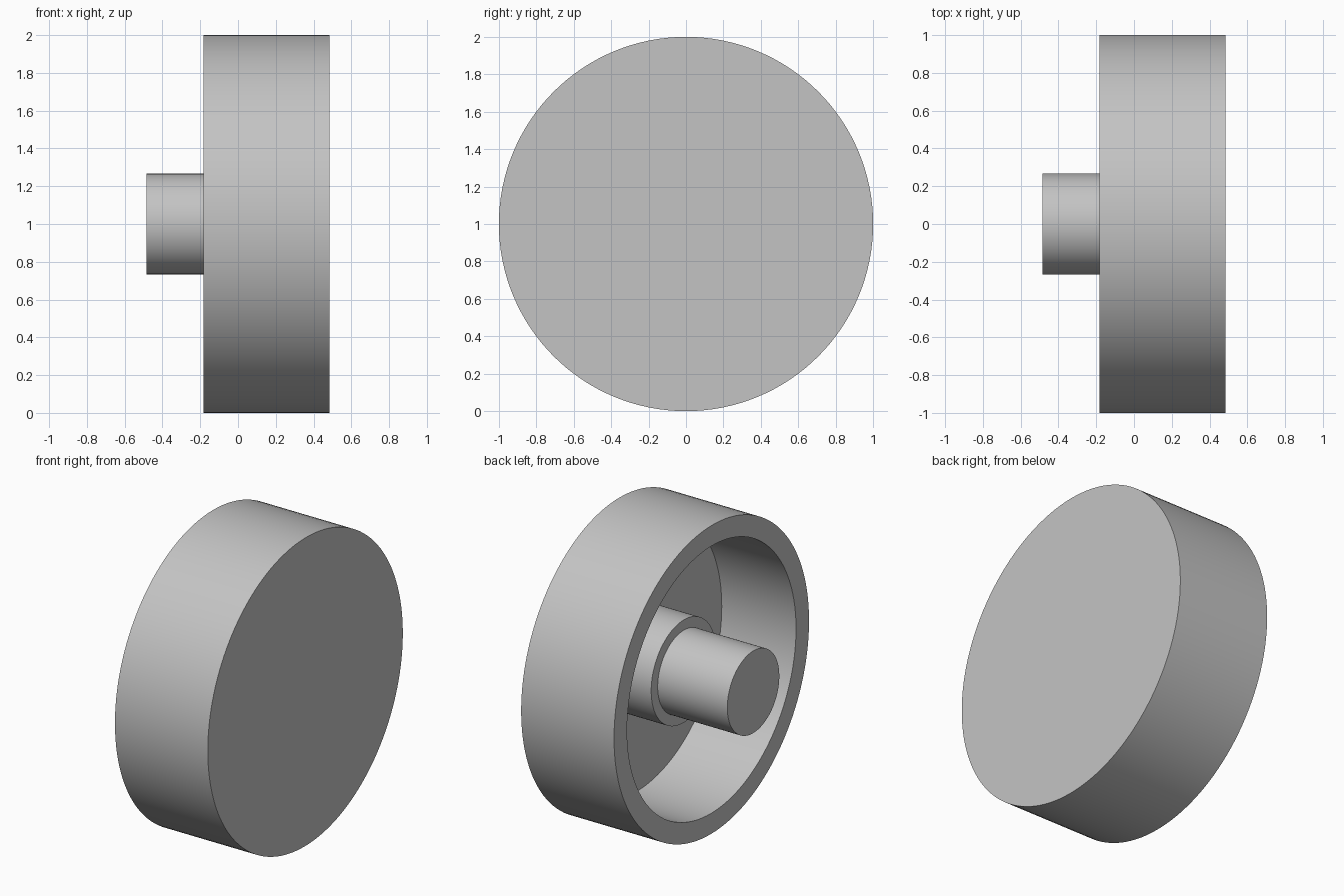
import bpy
import bmesh
from math import cos, sin, tau, radians

cube = bpy.data.objects.get("Cube")
if cube:
    bpy.data.objects.remove(cube, do_unlink=True)

SEGMENTS = 128
UNIT = 1 / 15           # all dimensions are whole or half multiples of this
RIGHT = 7.25 * UNIT     # x of the closed outer face

# Plain grey
grey = bpy.data.materials.new("grey")
grey.use_nodes = True
colour = (0.55, 0.55, 0.55, 1)
grey.diffuse_color = colour
grey.node_tree.nodes["Principled BSDF"].inputs["Base Color"].default_value = colour


def turned_part(name, profile):
    """Revolve (depth from the closed face, radius) steps round x, with flat end caps."""
    bm = bmesh.new()
    rings = []
    for depth, radius in profile:
        x, r = RIGHT - depth * UNIT, radius * UNIT
        rings.append([bm.verts.new((x, r * cos(tau * i / SEGMENTS),
                                    1 + r * sin(tau * i / SEGMENTS)))
                      for i in range(SEGMENTS)])
    for a, b in zip(rings, rings[1:]):
        for i in range(SEGMENTS):
            j = (i + 1) % SEGMENTS
            bm.faces.new((a[i], a[j], b[j], b[i]))
    bm.faces.new(rings[0])
    bm.faces.new(rings[-1])
    bmesh.ops.recalc_face_normals(bm, faces=bm.faces)

    mesh = bpy.data.meshes.new(name)
    bm.to_mesh(mesh)
    bm.free()
    mesh.materials.append(grey)
    obj = bpy.data.objects.new(name, mesh)
    bpy.context.collection.objects.link(obj)
    bpy.ops.object.select_all(action="DESELECT")
    obj.select_set(True)
    bpy.context.view_layer.objects.active = obj
    bpy.ops.object.shade_smooth_by_angle(angle=radians(30))
    return obj


# One solid turned piece: hollow drum, stepped boss and protruding shaft
drum = [(0, 15), (10, 15), (10, 13), (2, 13)]
boss = [(2, 5), (7, 5)]
shaft = [(7, 4), (14.5, 4)]
turned_part("drum_with_shaft", drum + boss + shaft)
